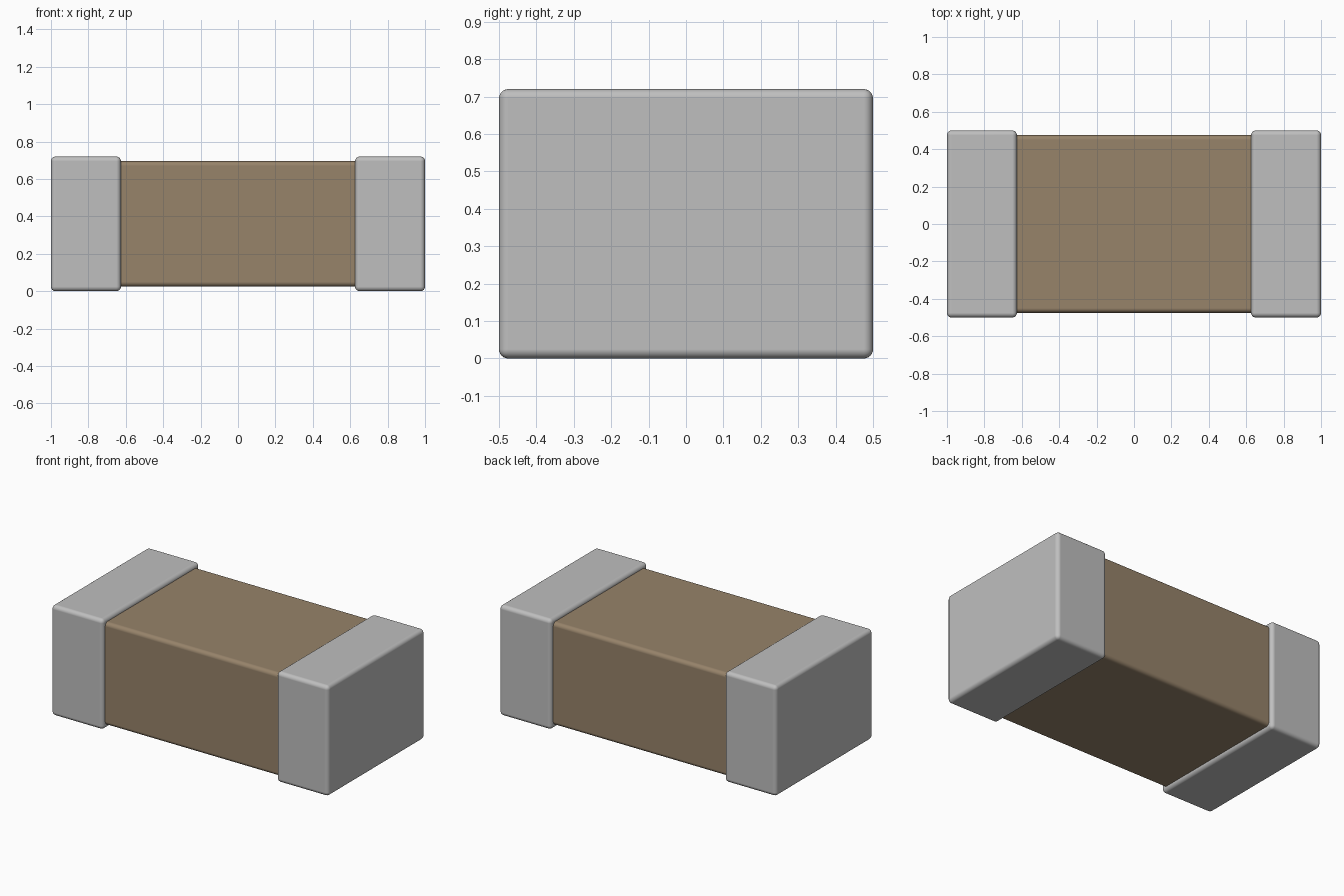
import bpy
import bmesh
from mathutils import Matrix, Vector

default = bpy.data.objects.get("Cube")
if default:
    bpy.data.objects.remove(default, do_unlink=True)


def material(name, rgb):
    mat = bpy.data.materials.new(name)
    mat.use_nodes = True
    mat.diffuse_color = (*rgb, 1)
    mat.node_tree.nodes["Principled BSDF"].inputs["Base Color"].default_value = (*rgb, 1)
    return mat


def rounded_box(name, size, centre, radius, mat):
    """Box with rounded edges and flat-shaded main faces."""
    bm = bmesh.new()
    bmesh.ops.create_cube(bm, size=1, matrix=Matrix.LocRotScale(None, None, Vector(size)))
    bmesh.ops.bevel(bm, geom=bm.edges[:], offset=radius, offset_type='OFFSET',
                    segments=6, profile=0.5, affect='EDGES', clamp_overlap=True)
    bmesh.ops.recalc_face_normals(bm, faces=bm.faces[:])
    mesh = bpy.data.meshes.new(name)
    bm.to_mesh(mesh)
    bm.free()
    mesh.shade_smooth()
    mesh.materials.append(mat)
    obj = bpy.data.objects.new(name, mesh)
    obj.location = centre
    bpy.context.collection.objects.link(obj)
    obj.modifiers.new("Flat main faces", 'WEIGHTED_NORMAL').weight = 100
    return obj


silver = material("silver metal", (0.52, 0.52, 0.52))
brown = material("brown ceramic", (0.308, 0.227, 0.144))

LENGTH, WIDTH, HEIGHT = 2.0, 1.0, 0.72
CAP, STEP, RADIUS = 0.374, 0.025, 0.025

# Ceramic body, its ends hidden inside the caps
rounded_box("ceramic_body", (LENGTH - 4 * STEP, WIDTH - 2 * STEP, HEIGHT - 2 * STEP),
            (0, 0, HEIGHT / 2), RADIUS, brown)

# Metal end caps
for side, sign in (("left", 1), ("right", -1)):
    rounded_box(f"{side}_end_cap", (CAP, WIDTH, HEIGHT),
                (sign * (LENGTH - CAP) / 2, 0, HEIGHT / 2), RADIUS, silver)
